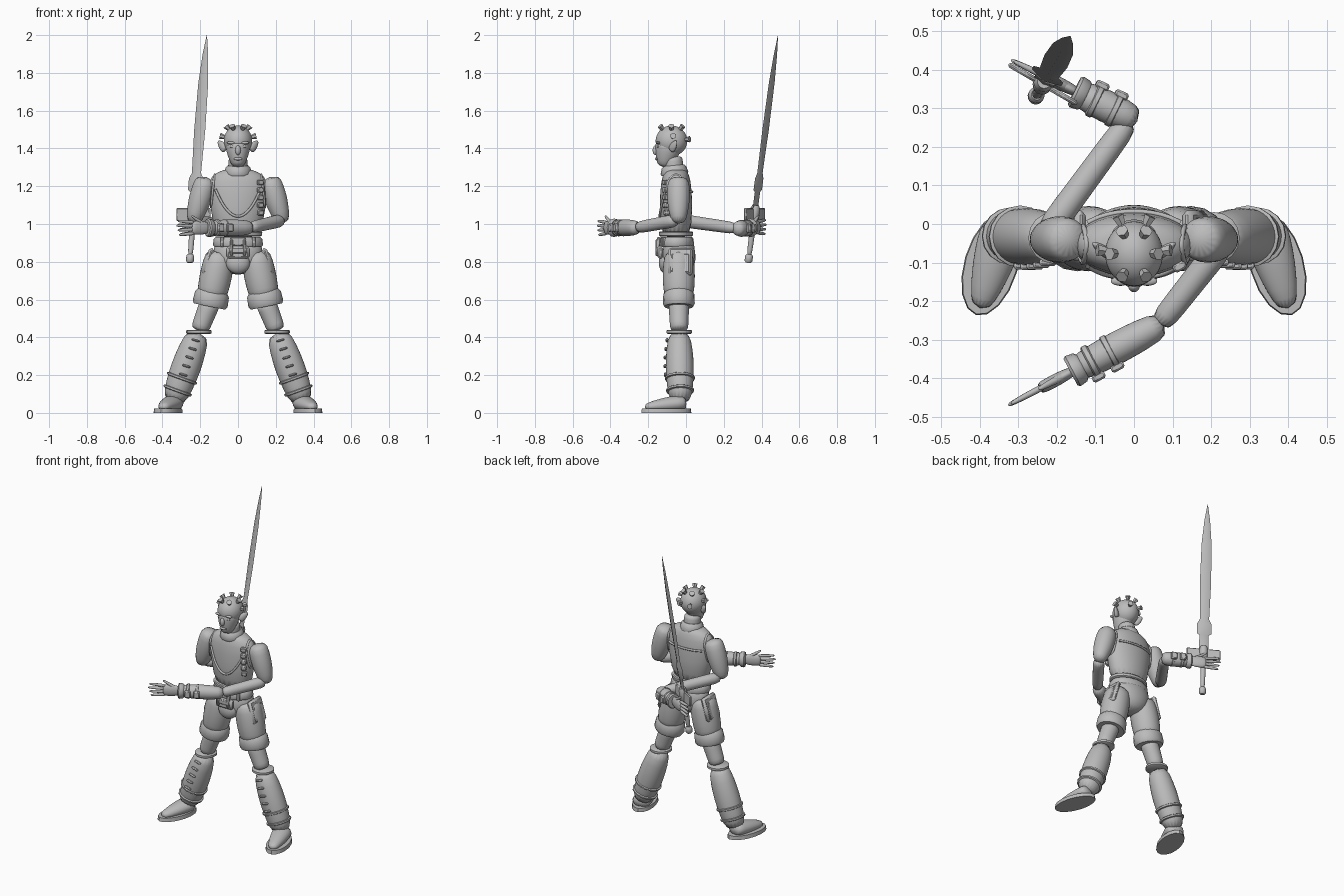
import bpy, bmesh, math
from mathutils import Vector, Matrix

default_cube = bpy.data.objects.get("Cube")
if default_cube:
    bpy.data.objects.remove(default_cube, do_unlink=True)

grey = bpy.data.materials.new("plain_grey")
grey.use_nodes = True
grey.diffuse_color = (.5, .5, .5, 1)
shader = next(node for node in grey.node_tree.nodes if node.type == 'BSDF_PRINCIPLED')
shader.inputs["Base Color"].default_value = grey.diffuse_color
X, Y, Z = Matrix.Identity(3)


def finish(name, bm, smooth=False, bevel=0):
    """Turn a bmesh into a smooth shaded object, keeping hard edges when not subdivided."""
    bmesh.ops.recalc_face_normals(bm, faces=bm.faces)
    for face in bm.faces:
        face.smooth = True
    for edge in bm.edges:
        edge.smooth = smooth or edge.calc_face_angle(0) < math.radians(40)
    mesh = bpy.data.meshes.new(name)
    bm.to_mesh(mesh)
    bm.free()
    mesh.materials.append(grey)
    ob = bpy.data.objects.new(name, mesh)
    bpy.context.collection.objects.link(ob)
    if smooth:
        modifier = ob.modifiers.new("Smooth", 'SUBSURF')
        modifier.levels = modifier.render_levels = 1
    if bevel:
        modifier = ob.modifiers.new("Bevel", 'BEVEL')
        modifier.width, modifier.segments = bevel, 1


def loft(name, rings, ref=X, sides=16, smooth=True):
    """Skin elliptical rings, each a centre, a radius along ref and a radius across it."""
    bm = bmesh.new()
    loops = []
    for i, (centre, along, across) in enumerate(rings):
        before, after = rings[max(i - 1, 0)][0], rings[min(i + 1, len(rings) - 1)][0]
        normal = (after - before).normalized()
        u = (ref - normal * ref.dot(normal)).normalized()
        v = normal.cross(u)
        angles = [math.tau * k / sides for k in range(sides)]
        loops.append([bm.verts.new(centre + u * math.cos(a) * along + v * math.sin(a) * across) for a in angles])
    for lower, upper in zip(loops, loops[1:]):
        for k in range(sides):
            bm.faces.new((lower[k - 1], lower[k], upper[k], upper[k - 1]))
    bm.faces.new(loops[0])
    bm.faces.new(loops[-1])
    finish(name, bm, smooth)


def column(name, y, rows):
    """Upright body part from rows of height, half width and half depth."""
    loft(name, [(Vector((0, y, z)), rx, ry) for z, rx, ry in rows], sides=20)


def limb(name, start, end, r_start, r_end, bulge=0, squash=1, ref=X, sides=16, smooth=True):
    """Tapered limb that swells in the middle by the bulge."""
    start, end, rings = Vector(start), Vector(end), []
    for k in range(5):
        t = k / 4
        radius = r_start + (r_end - r_start) * t + bulge * math.sin(math.pi * t)
        rings.append((start.lerp(end, t), radius, radius * squash))
    loft(name, rings, ref, sides, smooth)


def band(name, start, end, r_start, r_end, squash=1, ref=X, rim=.007):
    """Raised strap or cuff with chamfered rims."""
    start, end, rings = Vector(start), Vector(end), []
    for t, lift in ((0, 0), (.2, rim), (.8, rim), (1, 0)):
        radius = r_start + (r_end - r_start) * t + lift
        rings.append((start.lerp(end, t), radius, radius * squash))
    loft(name, rings, ref, smooth=False)


def ball(name, centre, radii):
    bm = bmesh.new()
    scale = Matrix.Translation(centre) @ Matrix.Diagonal((*radii, 1))
    bmesh.ops.create_uvsphere(bm, u_segments=20, v_segments=12, radius=1, matrix=scale)
    finish(name, bm, True)


def box(name, centre, size, along=X, up=Z, bevel=.005):
    """Bevelled box, turned so that its first size follows one direction."""
    ex = Vector(along).normalized()
    ey = Vector(up).cross(ex).normalized()
    turn = Matrix((ex, ey, ex.cross(ey))).transposed().to_4x4()
    bm = bmesh.new()
    bmesh.ops.create_cube(bm, size=1, matrix=Matrix.Translation(centre) @ turn @ Matrix.Diagonal((*size, 1)))
    finish(name, bm, bevel=bevel)


def tube(name, points, closed=False):
    """Raised seam following a smooth path."""
    data = bpy.data.curves.new(name, 'CURVE')
    data.dimensions, data.bevel_depth, data.bevel_resolution = '3D', .007, 1
    line = data.splines.new('NURBS')
    line.points.add(len(points) - 1)
    for point, place in zip(line.points, points):
        point.co = (*place, 1)
    line.order_u, line.use_endpoint_u, line.use_cyclic_u = 3, not closed, closed
    line.resolution_u = 5
    data.materials.append(grey)
    bpy.context.collection.objects.link(bpy.data.objects.new(name, data))


# Torso, hips, neck, collar and belt
torso_y = -.053
torso = [(.9, .12, .08), (1.1, .15, .09), (1.24, .17, .08), (1.28, .1, .06), (1.29, .06, .05)]
column("torso", torso_y, torso)
column("hips", -.038, [(.73, .05, .05), (.78, .12, .09), (.84, .14, .09), (.93, .12, .08)])
limb("neck", (0, -.06, 1.25), (0, -.07, 1.36), .055, .05)
band("collar", (0, -.06, 1.26), (0, -.065, 1.31), .07, .055)
band("belt", (0, -.05, .88), (0, -.05, .93), .127, .12, .7)
band("vest_hem", (0, torso_y, .935), (0, torso_y, .96), .12, .122, .7)


def skin(x, z, side=-1):
    """Point on the front or back of the torso."""
    for (low, rx, ry), (high, rx_top, ry_top) in zip(torso, torso[1:]):
        if low <= z <= high:
            t = (z - low) / (high - low)
            bend = math.sqrt(1 - (x / (rx + t * (rx_top - rx))) ** 2)
            return Vector((x, torso_y + side * bend * (ry + t * (ry_top - ry)), z))


# Vest seams and buckles
across = [k / 50 for k in range(-6, 7)]
tube("chest_seam", [skin(x, 1.04 + 10 * x * x) for x in across])
tube("back_seam", [skin(x, 1.17, 1) for x in across])
for i in range(5):
    box("vest_buckle", skin(.118, 1.06 + i * .04), (.034, .022, .028), along=(1, .5, 0))
for s in (1, -1):
    front, back = ([skin(s * x, z, side) for x, z in ((.13, 1.22), (.137, 1.15), (.142, 1.09))] for side in (-1, 1))
    tube("armhole_rim", [Vector((s * .12, torso_y, 1.275)), *front, *reversed(back)], True)

# Belt buckle and hanging pouch
box("belt_buckle", (0, -.145, .908), (.085, .018, .045))
box("front_pouch", (0, -.137, .85), (.12, .03, .065), bevel=.01)
box("pouch_flap", (0, -.15, .86), (.1, .016, .03))
ball("front_guard", (0, -.105, .795), (.065, .04, .06))

# Head and face
skull, skull_size = Vector((0, -.077, 1.44)), Vector((.077, .086, .082))
ball("skull", skull, skull_size)
limb("jaw", (0, -.088, 1.43), (0, -.12, 1.3), .07, .028, .008, 1.08)
ball("nose", (0, -.162, 1.39), (.015, .015, .026))
ball("lips", (0, -.155, 1.345), (.025, .01, .008))
for s in (1, -1):
    box("pouch_strap", (s * .035, -.15, .875), (.016, .022, .09))
    ball("brow", (s * .035, -.148, 1.43), (.026, .012, .008))
    ball("eye", (s * .03, -.147, 1.41), (.014, .008, .007))
    limb("ear", (s * .065, -.08, 1.39), (s * .105, -.05, 1.44), .022, .007, .008, .6, Z)
    # Flared studs on the scalp
    for azimuth, height in ((30, 50), (90, 50), (150, 50), (95, 15), (155, 5)):
        a, h = math.radians(azimuth), math.radians(height)
        way = Vector((s * math.sin(a) * math.cos(h), -math.cos(a) * math.cos(h), math.sin(h)))
        root = skull + way * skull_size
        limb("head_stud", root - way * .01, root + way * .022, .009, .017, ref=Z, sides=6, smooth=False)

# Limbs, boots and pockets
for s in (1, -1):
    hip, knee = Vector((s * .09, -.038, .86)), Vector((s * .145, -.038, .59))
    boot_top, ankle = Vector((s * .207, -.036, .43)), Vector((s * .345, -.03, .05))
    heel, toe = Vector((s * .335, 0, .055)), Vector((s * .4, -.22, .03))
    limb("thigh", hip, knee, .075, .075, .013)
    band("knee_cuff", hip.lerp(knee, .8), hip.lerp(knee, 1.1), .08, .085, .9, rim=.01)
    limb("knee", knee, boot_top, .057, .048)
    limb("boot_shaft", boot_top, ankle, .06, .06, .022, .95)
    band("boot_rim", boot_top + Z * .01, boot_top - Z * .012, .06, .06)
    for t in (.63, .8):
        band("ankle_strap", boot_top.lerp(ankle, t), boot_top.lerp(ankle, t + .04), .1 - t * .035, .098 - t * .035, .95)
    for i in range(5):
        t = .12 + i * .12
        lump = boot_top.lerp(ankle, t) - Y * (.057 + .02 * math.sin(math.pi * t))
        box("boot_lace", lump, (.045, .018, .012), along=(1, 0, s * .3))
    limb("foot", heel, toe, .045, .018, .008, 1.35, Z)
    middle = Vector((s * .37, -.104, 0))
    loft("sole", [(middle, .138, .07), (middle + Z * .024, .135, .067)], toe - heel, smooth=False)
    # Hip pockets and belt loops
    lean = Vector((s * .3, 0, -1))
    box("hip_pocket", (s * .158, -.03, .8), (.15, .13, .03), lean, X, .012)
    box("pocket_panel", (s * .168, -.03, .79), (.11, .1, .025), lean, X, .008)
    box("belt_loop", (s * .085, -.118, .905), (.02, .02, .055), along=(1, s * .4, 0))
    limb("upper_arm", (s * .165, -.04, 1.25), (s * .24, -.04, 1), .055, .035, .017)


def forearm(side, elbow, bend, wrist, out):
    """Bare forearm, plated gauntlet, open palm, four fingers and a thumb."""
    elbow, bend, wrist = Vector(elbow), Vector(bend), Vector(wrist)
    aim = (wrist - bend).normalized()

    def at(reach, height=0, offset=0):
        return wrist + aim * reach + Z * height + out * offset

    limb(side + "_forearm", elbow, bend + aim * .02, .036, .032, ref=Z)
    limb(side + "_gauntlet", bend, wrist, .036, .036, .01, .95, Z)
    band(side + "_cuff", at(-.03), at(.005), .037, .043, .9, Z)
    for reach in (-.055, -.11):
        box(side + "_sleeve_plate", at(reach, 0, .044), (.036, .02, .045), aim)
        band(side + "_sleeve_band", at(reach - .01), at(reach + .01), .04, .04, 1, Z, .005)
    limb(side + "_palm", at(-.01), at(.1), .026, .034, .008, .45, Z)
    for i in range(4):
        height = .028 - .019 * i
        length = .19 - .008 * abs(i - 1)
        limb(side + "_finger", at(.08, height), at(length, height * 1.3), .01, .006, .002, .9, Z, 8)
    limb(side + "_thumb", at(.02, .015), at(.1, .065), .014, .006, ref=out, sides=8)


forearm("left", (.235, -.045, 1.02), (.08, -.255, .98), (-.16, -.382, .98), Vector((.45, -.9, 0)))
forearm("right", (-.235, -.035, 1.02), (.01, .265, .975), (-.15, .343, .98), Vector((.43, .9, 0)))

# Sword: every part lies on the leaning axis from pommel to tip
wide = Vector((-.86, .5, 0)).normalized()


def on_axis(z):
    return Vector((-.255, .33, .8)).lerp(Vector((-.165, .487, 2)), (z - .8) / 1.2)


blade = [(1.08, .028), (1.17, .028), (1.18, .044), (1.24, .044), (1.27, .028), (1.5, .034), (1.75, .03), (1.9, .017), (2, .001)]
loft("blade", [(on_axis(z), width, width * .28) for z, width in blade], wide, 4, False)
limb("grip", on_axis(.82), on_axis(1.1), .014, .014, .003, 1, wide, 8)
band("pommel", on_axis(.795), on_axis(.84), .014, .014, 1, wide)
band("guard_collar", on_axis(1.01), on_axis(1.1), .018, .018, 1, wide)
for s in (1, -1):
    box("guard_wing", on_axis(1.05) + wide * s * .06, (.085, .014, .07), wide)
